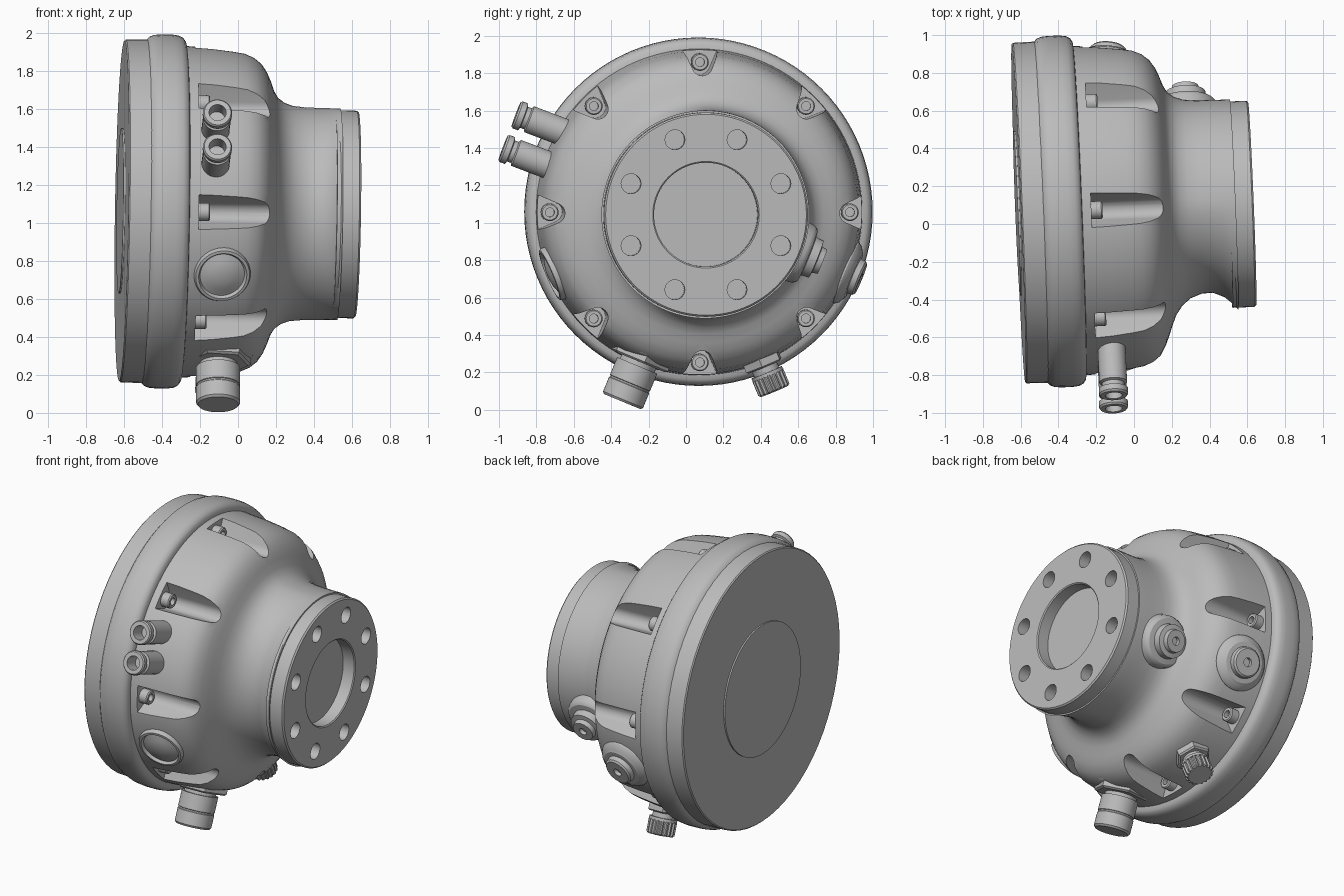
import bpy, bmesh
from math import cos, sin, pi, radians
from mathutils import Vector, Matrix

cube = bpy.data.objects.get("Cube")
if cube:
    bpy.data.objects.remove(cube, do_unlink=True)

gray = bpy.data.materials.new("plain gray")
gray.use_nodes = True
gray.diffuse_color = (0.5, 0.5, 0.5, 1)
gray.node_tree.nodes["Principled BSDF"].inputs["Base Color"].default_value = (0.5, 0.5, 0.5, 1)

# The housing axis runs along local x, leaning slightly in the world
AXIS = Vector((1, 0.04, -0.016))
TILT = Matrix.Translation((0, 0.082, 1.053)) @ Vector((1, 0, 0)).rotation_difference(AXIS).to_matrix().to_4x4()
parts = []


def finish(name, bm, matrix):
    bmesh.ops.recalc_face_normals(bm, faces=bm.faces)
    mesh = bpy.data.meshes.new(name)
    bm.to_mesh(mesh)
    bm.free()
    mesh.transform(TILT @ matrix)
    mesh.materials.append(gray)
    obj = bpy.data.objects.new(name, mesh)
    bpy.context.collection.objects.link(obj)
    parts.append(obj)
    return obj


def turned(name, rows, pos=(0, 0, 0), direction=(1, 0, 0), sides=48, shape=None):
    """Closed turned solid: rows of (height, radius) along a direction."""
    bm = bmesh.new()
    loops = []
    for row, (h, r) in enumerate(rows):
        loop = []
        for i in range(sides):
            a = 2 * pi * i / sides
            rad = shape(row, i, a, r) if shape else r
            loop.append(bm.verts.new((h, rad * cos(a), rad * sin(a))))
        loops.append(loop)
    for lo, hi in zip(loops, loops[1:]):
        for i in range(sides):
            j = (i + 1) % sides
            bm.faces.new((lo[i], lo[j], hi[j], hi[i]))
    bm.faces.new(loops[0])
    bm.faces.new(loops[-1])
    turn = Vector((1, 0, 0)).rotation_difference(Vector(direction)).to_matrix().to_4x4()
    return finish(name, bm, Matrix.Translation(pos) @ turn)


def radial(name, rows, x, degrees, lean=0.0, sides=40, shape=None):
    """Turned fitting standing out from the axis at an angle around it."""
    a = radians(degrees)
    d = Vector((lean, cos(a), sin(a)))
    return turned(name, rows, (x - lean * 0.85, 0, 0), d, sides, shape)


def cut(target, cutters):
    for c in cutters:
        mod = target.modifiers.new("cut", 'BOOLEAN')
        mod.operation = 'DIFFERENCE'
        mod.solver = 'EXACT'
        mod.object = c
    graph = bpy.context.evaluated_depsgraph_get()
    target.data = bpy.data.meshes.new_from_object(target.evaluated_get(graph))
    target.modifiers.clear()
    for c in cutters:
        parts.remove(c)
        bpy.data.objects.remove(c, do_unlink=True)


# Back cover, its raised centre disc and the rounded rim
turned("back_cover", [(-0.612, 0.895), (-0.605, 0.902), (-0.45, 0.905)], sides=64)
turned("cover_disc", [(-0.622, 0.435), (-0.6, 0.435)], sides=64)
turned("rim", [(-0.497, 0.88), (-0.494, 0.903), (-0.48, 0.919), (-0.455, 0.928), (-0.42, 0.931),
               (-0.36, 0.931), (-0.325, 0.926), (-0.303, 0.914), (-0.291, 0.896), (-0.287, 0.86)], sides=96)

# Body with shoulder and neck; the neck is waisted towards the front
body_rows = [(-0.33, 0.875), (-0.15, 0.863), (-0.04, 0.85), (0.02, 0.84), (0.07, 0.818), (0.11, 0.785),
             (0.14, 0.74), (0.16, 0.695), (0.178, 0.645), (0.2, 0.608), (0.235, 0.582), (0.28, 0.566),
             (0.34, 0.56), (0.4, 0.558), (0.46, 0.557), (0.5, 0.557), (0.53, 0.556)]
waist = {6: 0.73, 7: 0.68, 8: 0.63, 9: 0.575, 10: 0.525, 11: 0.487, 12: 0.465, 13: 0.462, 14: 0.488, 15: 0.522}


def waisted(row, i, a, r):
    w = max(0, -cos(a)) ** 1.2
    return r + (waist.get(row, r) - r) * w


body = turned("body", body_rows, sides=96, shape=waisted)

# Eight rounded V pockets around the shoulder
pockets = []
for k in range(8):
    bm = bmesh.new()
    section = [(-0.15, 1.0)]
    for s in range(9):
        a = radians(200 + 17.5 * s)
        section.append((0.055 * cos(a), 0.79 + 0.055 * sin(a)))
    section.append((0.15, 1.0))
    ends = [[bm.verts.new((x, u, v)) for u, v in section] for x in (-0.24, 0.4)]
    bm.faces.new(ends[0])
    bm.faces.new(ends[1])
    n = len(section)
    for i in range(n):
        j = (i + 1) % n
        bm.faces.new((ends[0][i], ends[0][j], ends[1][j], ends[1][i]))
    pockets.append(finish("pocket_cutter", bm, Matrix.Rotation(k * pi / 4, 4, 'X')))
cut(body, pockets)

# Socket head screws in the pockets
for k in range(8):
    a = k * pi / 4
    turned("pocket_screw", [(-0.26, 0.047), (-0.187, 0.047), (-0.18, 0.041), (-0.18, 0.024), (-0.21, 0.024)],
           (0, 0.803 * cos(a), 0.803 * sin(a)), sides=24)

# Output flange with centre recess and bolt holes
flange = turned("flange", [(0.5, 0.546), (0.617, 0.546), (0.626, 0.537), (0.626, 0.285),
                           (0.62, 0.278), (0.54, 0.278)], sides=96)
holes = []
for k in range(8):
    a = radians(22.5 + 45 * k)
    holes.append(turned("hole_cutter", [(0.55, 0.053), (0.7, 0.053)],
                        (0, 0.434 * cos(a), 0.434 * sin(a)), sides=24))
cut(flange, holes)

# Pair of hose fittings on the front
for y, z in ((-0.985, 0.525), (-1.055, 0.345)):
    turned("hose_fitting", [(-0.36, 0.074), (-0.075, 0.074), (-0.068, 0.06), (-0.045, 0.06), (-0.04, 0.077),
                            (-0.01, 0.077), (0, 0.07), (0, 0.045), (-0.1, 0.042)],
           (-0.155, y, z), (0, -0.935, 0.355), 32)

# Domed window on the front
radial("front_window", [(0.78, 0.145), (0.862, 0.15), (0.878, 0.143), (0.88, 0.128), (0.862, 0.118),
                        (0.866, 0.105), (0.878, 0.075), (0.886, 0.04), (0.888, 0.01)], -0.11, 202.5, 0.1)

# Plugs on the back of the body and on the neck
radial("body_plug", [(0.78, 0.18), (0.855, 0.175), (0.875, 0.16), (0.885, 0.14), (0.893, 0.13), (0.895, 0.1),
                     (0.925, 0.096), (0.935, 0.085), (0.935, 0.028), (0.91, 0.028)], -0.105, -22.5, 0.12)
radial("neck_plug", [(0.42, 0.185), (0.575, 0.165), (0.592, 0.155), (0.6, 0.145), (0.605, 0.11),
                     (0.65, 0.106), (0.655, 0.075), (0.685, 0.07), (0.685, 0.026), (0.66, 0.026)], 0.3, -22)

# Large connector underneath, towards the front
radial("connector_pad", [(0.68, 0.25), (0.77, 0.215), (0.8, 0.195), (0.815, 0.18)], -0.105, 247.5)
radial("connector_nut", [(0.8, 0.175), (0.852, 0.175), (0.862, 0.16)], -0.105, 247.5, sides=6)
radial("connector", [(0.8, 0.1), (0.885, 0.1), (0.885, 0.116), (0.985, 0.116), (0.988, 0.112), (0.996, 0.112),
                     (1.0, 0.116), (1.082, 0.116), (1.094, 0.106)], -0.105, 247.5)


# Small knurled knob underneath, towards the back
def knurl(row, i, a, r):
    return r * (0.9 if i % 4 < 2 else 1)


radial("knob_base", [(0.74, 0.14), (0.825, 0.125), (0.84, 0.105)], -0.105, -67.5)
radial("knob_nut", [(0.82, 0.112), (0.885, 0.112), (0.893, 0.1)], -0.105, -67.5, sides=6)
radial("knob_stem", [(0.85, 0.072), (0.925, 0.072), (0.925, 0.088), (0.945, 0.088)], -0.105, -67.5)
radial("knob", [(0.94, 0.09), (1.025, 0.09), (1.035, 0.08)], -0.105, -67.5, sides=72, shape=knurl)

# Smooth round surfaces, keep edges crisp
bpy.ops.object.select_all(action='DESELECT')
for p in parts:
    p.select_set(True)
bpy.context.view_layer.objects.active = body
bpy.ops.object.shade_smooth_by_angle(angle=radians(30))
